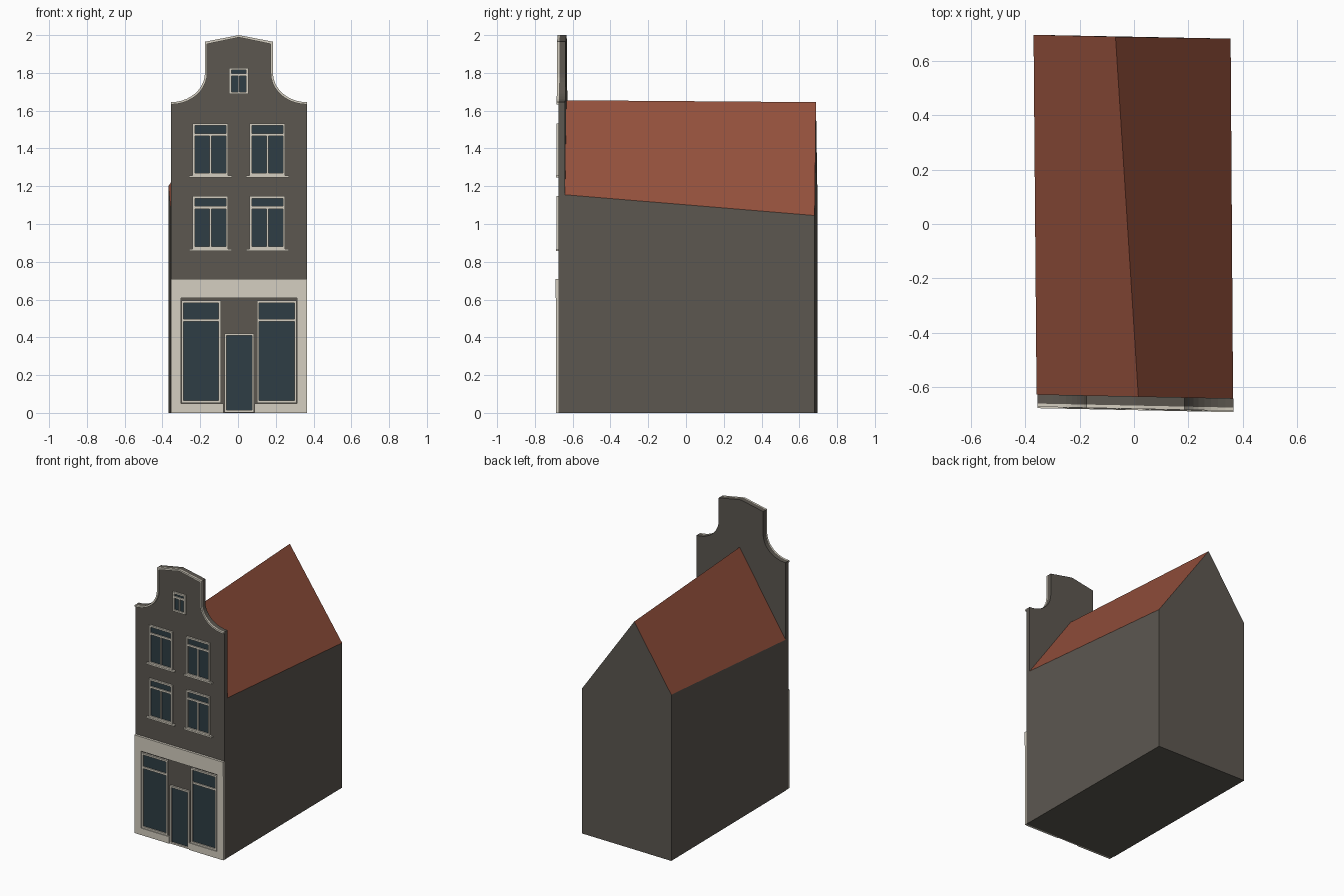
import bpy, bmesh, math

cube = bpy.data.objects.get("Cube")
if cube:
    bpy.data.objects.remove(cube, do_unlink=True)


def material(name, rgb):
    m = bpy.data.materials.new(name)
    m.use_nodes = True
    lin = [((c / 255 + 0.055) / 1.055) ** 2.4 for c in rgb] + [1]
    m.diffuse_color = lin
    bsdf = m.node_tree.nodes["Principled BSDF"]
    bsdf.inputs["Base Color"].default_value = lin
    bsdf.inputs["Roughness"].default_value = 0.9
    return m


WALL = material("grey brick", (92, 87, 80))
TRIM = material("cream trim", (212, 206, 192))
GLASS = material("dark glass", (46, 61, 68))
ROOF = material("red roof tile", (148, 80, 60))


def finish(name, bm, *mats):
    bmesh.ops.recalc_face_normals(bm, faces=bm.faces)
    me = bpy.data.meshes.new(name)
    bm.to_mesh(me)
    bm.free()
    for m in mats:
        me.materials.append(m)
    ob = bpy.data.objects.new(name, me)
    bpy.context.collection.objects.link(ob)
    return ob


def on_facade(x, z, depth):
    """Point on the slightly skewed front plane, moved outwards by depth."""
    return (x, -0.667 - 0.0205 * x - depth, z)


def prism(bm, outline, d0, d1):
    """Extrude a facade outline of (x, z) points between two depths."""
    back = [bm.verts.new(on_facade(x, z, d0)) for x, z in outline]
    front = [bm.verts.new(on_facade(x, z, d1)) for x, z in outline]
    bm.faces.new(back)
    bm.faces.new(front)
    for i in range(len(outline)):
        j = (i + 1) % len(outline)
        bm.faces.new((back[i], back[j], front[j], front[i]))


def bar(bm, x0, x1, z0, z1, depth=0.013):
    prism(bm, [(x0, z0), (x1, z0), (x1, z1), (x0, z1)], 0, depth)


def window(name, x0, x1, z0, z1, transom=None, mullion=False, sill=False, t=0.012):
    frame = bmesh.new()
    bar(frame, x0, x0 + t, z0, z1)
    bar(frame, x1 - t, x1, z0, z1)
    bar(frame, x0 + t, x1 - t, z0, z0 + t)
    bar(frame, x0 + t, x1 - t, z1 - t, z1)
    if transom:
        bar(frame, x0 + t, x1 - t, transom - 0.007, transom + 0.007, 0.012)
    if mullion:
        mid = (x0 + x1) / 2
        bar(frame, mid - 0.005, mid + 0.005, z0 + t, transom - 0.007, 0.012)
    if sill:
        bar(frame, x0 - 0.02, x1 + 0.02, z0 - 0.011, z0, 0.015)
    finish(name + "_frame", frame, TRIM)
    pane = bmesh.new()
    bar(pane, x0 + t, x1 - t, z0 + t, z1 - t, 0.004)
    finish(name + "_pane", pane, GLASS)


# House body: skewed plan with a ridge running slightly across it
ends = [
    [(-0.358, -0.627, 0), (0.364, -0.642, 0), (0.364, -0.642, 1.155),
     (0.016, -0.635, 1.655), (-0.358, -0.627, 1.09)],
    [(-0.369, 0.695, 0), (0.355, 0.681, 0), (0.355, 0.681, 1.045),
     (-0.068, 0.688, 1.645), (-0.369, 0.695, 1.2)],
]
bm = bmesh.new()
rings = [[bm.verts.new(p) for p in end] for end in ends]
for ring in rings:
    bm.faces.new(ring)
for i in range(5):
    j = (i + 1) % 5
    bm.faces.new((rings[0][i], rings[0][j], rings[1][j], rings[1][i]))
bm.normal_update()
bmesh.ops.recalc_face_normals(bm, faces=bm.faces)
for f in bm.faces:
    f.material_index = 1 if f.normal.z > 0.2 else 0
finish("house_body", bm, WALL, ROOF)

# Neck gable outline, half of it mirrored about the facade centre
MID, HALF, NECK = 0.005, 0.36, 0.18
arc = [math.radians(a) for a in range(0, 91, 9)]


def gable_half(inset):
    """Half of the gable top, from the outer corner up to the peak."""
    rx, rz = HALF - NECK + inset, 0.155 + inset
    pts = [(HALF - rx * math.sin(a), 1.8 - rz * math.cos(a)) for a in arc]
    return pts + [(NECK - inset, 1.965 - inset), (0, 2.0 - inset)]


def gable_top(inset):
    half = gable_half(inset)
    return ([(MID + x, z) for x, z in half]
            + [(MID - x, z) for x, z in reversed(half[:-1])])


bm = bmesh.new()
prism(bm, [(MID - HALF, 0), (MID + HALF, 0)] + gable_top(0), -0.034, 0)
finish("gable_facade", bm, WALL)

# Coping strip along the gable edge
bm = bmesh.new()
outer, inner = gable_top(0), gable_top(0.012)
prism(bm, outer + inner[::-1], 0, 0.012)
finish("gable_coping", bm, TRIM)

# Upper storeys and attic
for side, x0, x1 in (("right", -0.24, -0.052), ("left", 0.062, 0.25)):
    for floor, z0, z1 in (("second", 1.257, 1.533), ("first", 0.868, 1.147)):
        window(f"{floor}_floor_{side}_window", x0, x1, z0, z1,
               transom=z1 - 0.06, mullion=True, sill=True)
window("attic_window", -0.047, 0.055, 1.687, 1.826, transom=1.79, mullion=True)

# Shop front: fascia, piers, plinths, display windows and door
bm = bmesh.new()
bar(bm, MID - HALF, MID + HALF, 0.607, 0.71, 0.017)
finish("shop_fascia", bm, TRIM)
for side, s in (("left", 1), ("right", -1)):
    bm = bmesh.new()
    for a, b, z0, z1 in ((0.308, HALF, 0, 0.607), (0.082, 0.308, 0, 0.05)):
        x0, x1 = sorted((MID + s * a, MID + s * b))
        bar(bm, x0, x1, z0, z1, 0.014)
    finish(f"shop_{side}_pier", bm, TRIM)
    x0, x1 = sorted((MID + s * 0.095, MID + s * 0.305))
    window(f"shop_{side}_window", x0, x1, 0.053, 0.594, transom=0.49)
window("shop_door", -0.072, 0.086, 0.003, 0.421)
